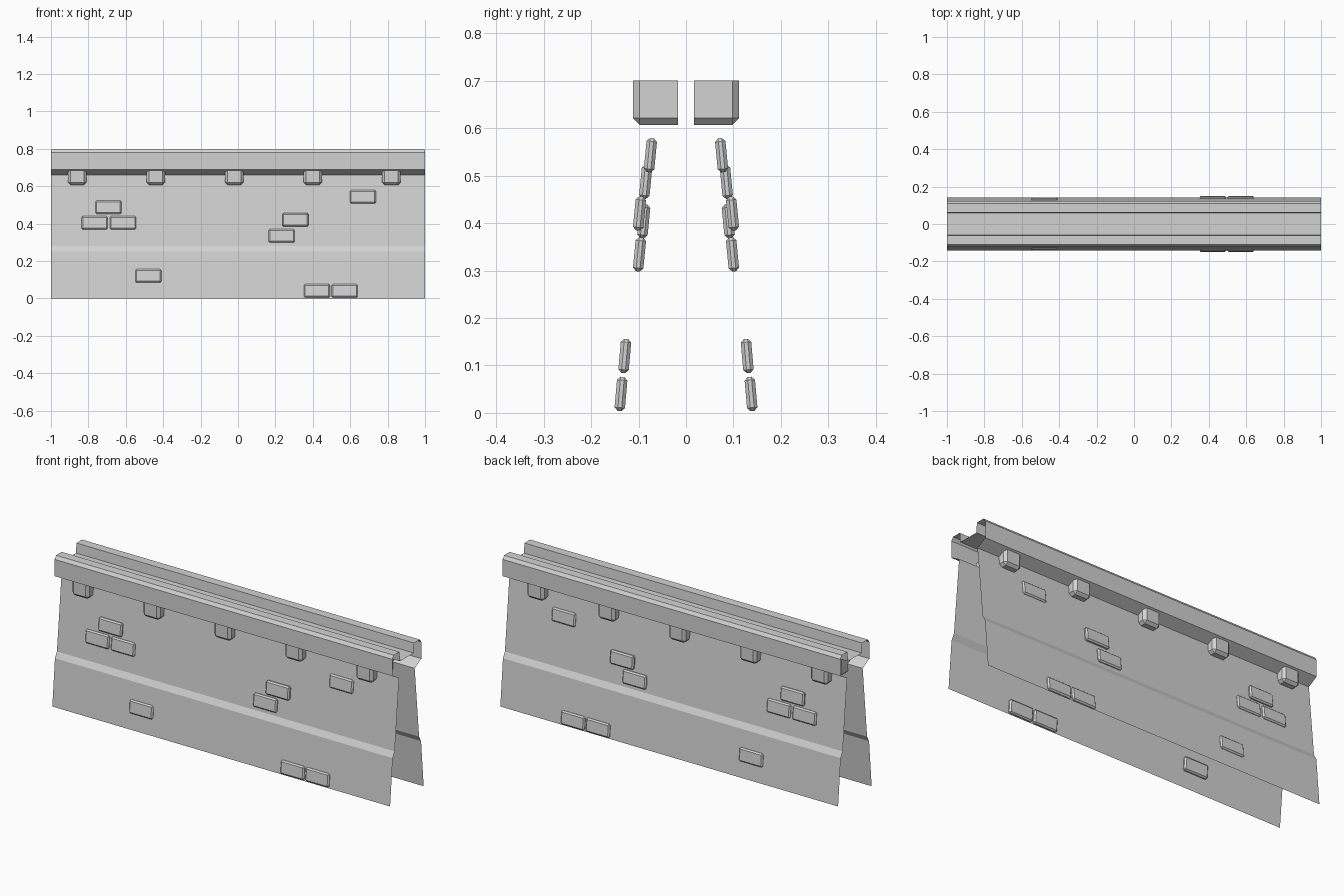
import bpy, bmesh, math
from mathutils import Matrix, Vector

if "Cube" in bpy.data.objects:
    bpy.data.objects.remove(bpy.data.objects["Cube"])

stone = bpy.data.materials.new("light_grey_stone")
stone.diffuse_color = (0.65, 0.65, 0.65, 1)
stone.use_nodes = True
stone.node_tree.nodes["Principled BSDF"].inputs["Base Color"].default_value = stone.diffuse_color


def finish(bm, name):
    mesh = bpy.data.meshes.new(name)
    bm.to_mesh(mesh)
    bm.free()
    mesh.materials.append(stone)
    ob = bpy.data.objects.new(name, mesh)
    bpy.context.collection.objects.link(ob)
    return ob


def block(name, loc, size, bevel, keep=lambda e: True, tilt=0, side=-1):
    """Bevelled box on the front (side=-1) or back (side=1) of the wall."""
    bm = bmesh.new()
    bmesh.ops.create_cube(bm, size=1, matrix=Matrix.Diagonal((*size, 1)))
    edges = [e for e in bm.edges if keep(e)]
    bmesh.ops.bevel(bm, geom=edges, offset=bevel, segments=1, affect='EDGES')
    bm.transform(Matrix.Translation(loc) @ Matrix.Rotation(tilt, 4, 'X'))
    if side > 0:
        bm.transform(Matrix.Diagonal((1, -1, 1, 1)))
        bmesh.ops.reverse_faces(bm, faces=bm.faces[:])
    return finish(bm, name)


# Wall shell: open-ended profile (y, z), base plinth to walkway, mirrored
half = [(0.142, 0), (0.12, 0.25), (0.103, 0.28), (0.066, 0.66), (0.122, 0.69),
        (0.122, 0.78), (0.11, 0.797), (0.062, 0.797), (0.058, 0.745)]
profile = [(-y, z) for y, z in half] + half[::-1]
bm = bmesh.new()
left = [bm.verts.new((-1, y, z)) for y, z in profile]
right = [bm.verts.new((1, y, z)) for y, z in profile]
for i in range(len(profile) - 1):
    bm.faces.new((left[i], right[i], right[i + 1], left[i + 1]))
finish(bm, "wall_shell")


# Corbels keep square edges at the top and on the hidden inner side
def corbel_edge(e):
    return not (all(v.co.z > 0 for v in e.verts) or all(v.co.y > 0 for v in e.verts))


# Protruding bricks: x, centre distance from the middle, z
bricks = [(-0.693, 0.085, 0.487), (-0.767, 0.089, 0.404), (-0.615, 0.089, 0.404),
          (-0.479, 0.129, 0.12), (0.233, 0.098, 0.334), (0.307, 0.098, 0.42),
          (0.422, 0.137, 0.04), (0.57, 0.137, 0.04), (0.668, 0.075, 0.543)]

for side, label in ((-1, "front"), (1, "back")):
    for i in range(5):
        block(f"{label}_corbel_{i + 1}", (-0.86 + 0.42 * i, -0.0645, 0.6535),
              (0.1, 0.095, 0.093), 0.014, corbel_edge, 0, side)
    for i, (x, y, z) in enumerate(bricks):
        lean = 0.088 if z < 0.25 else 0.097
        block(f"{label}_brick_{i + 1}", (x, -y, z), (0.14, 0.022, 0.072), 0.007,
              tilt=-lean, side=side)
